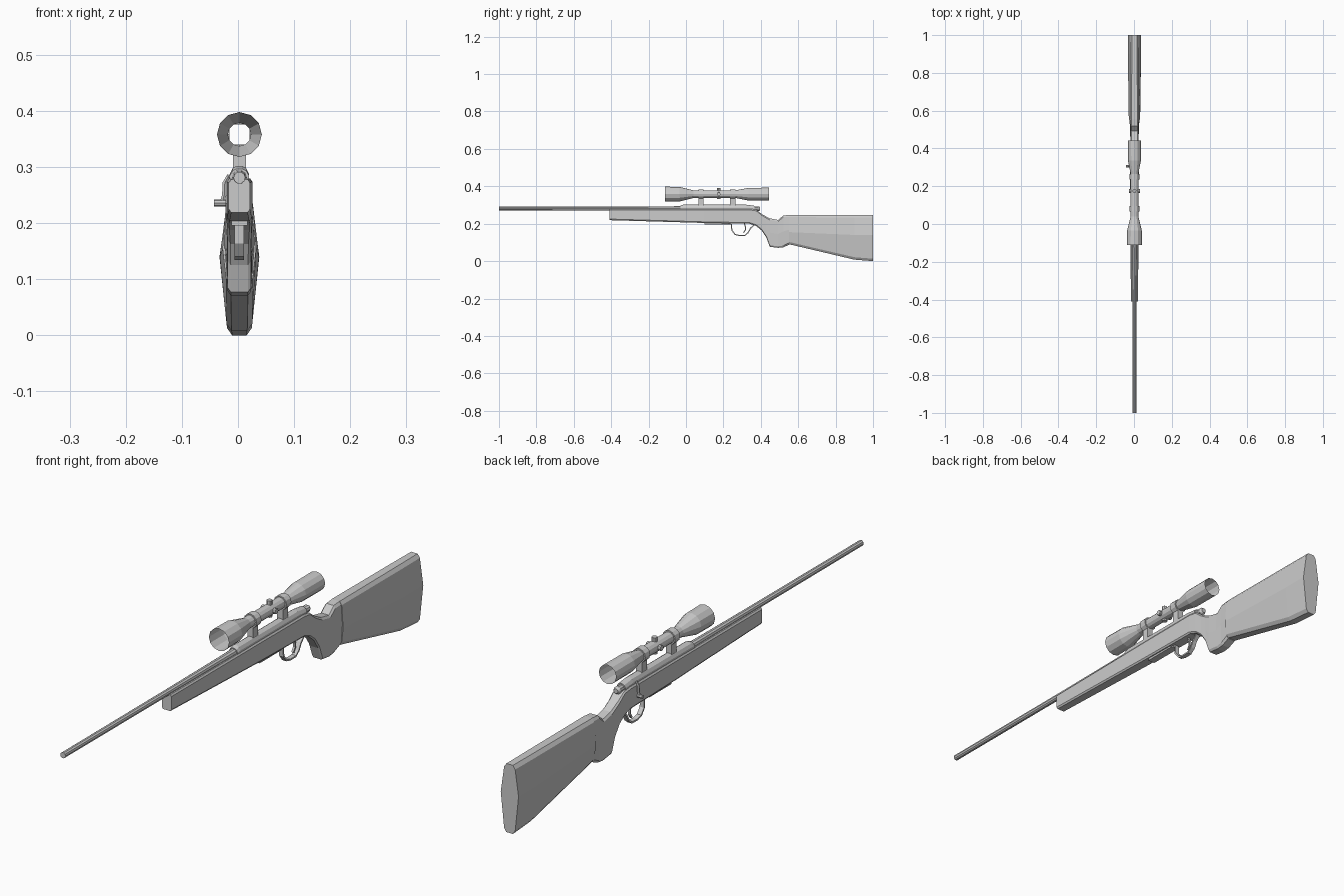
import bpy, bmesh
from math import pi, sin, cos
from mathutils import Vector

if "Cube" in bpy.data.objects:
    bpy.data.objects.remove(bpy.data.objects["Cube"])

CX = 0.0025   # centre line; the bolt handle sticks out to -x


def skin(name, rings, caps=True):
    """Join matching rings of points into one object."""
    bm = bmesh.new()
    vs = [[bm.verts.new((p[0] + CX, p[1], p[2])) for p in r] for r in rings]
    n = len(rings[0])
    for a, b in zip(vs, vs[1:]):
        for i in range(n):
            j = (i + 1) % n
            bm.faces.new((a[i], a[j], b[j], b[i]))
    if caps:
        bm.faces.new(vs[0][::-1])
        bm.faces.new(vs[-1])
    bmesh.ops.recalc_face_normals(bm, faces=bm.faces)
    me = bpy.data.meshes.new(name)
    bm.to_mesh(me)
    bm.free()
    ob = bpy.data.objects.new(name, me)
    bpy.context.collection.objects.link(ob)
    return ob


def lathe(name, z, profile, sides=12, caps=True):
    """Turned part along y from (y, radius) pairs."""
    return skin(name, [[(r * cos(2 * pi * i / sides), y, z + r * sin(2 * pi * i / sides))
                        for i in range(sides)] for y, r in profile], caps)


def stock_ring(y, zb, zt, w, bulge, c, zm=None):
    """Chamfered upright section with an optional bulge at mid height."""
    zm = zm or (zb + zt) / 2
    half = [(w - c * .7, zt), (w, zt - c), (w + bulge, zm), (w, zb + c), (w - c * .7, zb)]
    return [(x, y, z) for x, z in half] + [(-x, y, z) for x, z in half[::-1]]


def sweep(name, path, section, normal):
    """Sweep a small section along a flat path; normal is the path plane's normal."""
    pts = [Vector(p) for p in path]
    n = Vector(normal)
    rings = []
    for i, p in enumerate(pts):
        t = (pts[min(i + 1, len(pts) - 1)] - pts[max(i - 1, 0)]).normalized()
        u = t.cross(n)
        rings.append([p + n * a + u * b for a, b in section])
    return skin(name, rings)


def rect(a, b):
    return [(-a, -b), (a, -b), (a, b), (-a, b)]


def circle(r, n=8):
    return [(r * cos(2 * pi * i / n), r * sin(2 * pi * i / n)) for i in range(n)]


def box(name, x0, x1, y0, y1, z0, z1):
    return skin(name, [[(x0, y, z0), (x1, y, z0), (x1, y, z1), (x0, y, z1)] for y in (y0, y1)])


# Fore-end and pistol grip
skin("forestock_and_grip", [stock_ring(*s) for s in [
    (-.41, .219, .278, .019, 0, .006),
    (.10, .204, .280, .022, 0, .006),
    (.34, .200, .280, .023, 0, .006),
    (.375, .188, .275, .022, 0, .006),
    (.405, .163, .252, .021, 0, .007),
    (.43, .125, .238, .021, 0, .008),
    (.448, .077, .229, .021, .001, .008),
    (.492, .071, .220, .021, .002, .008),
    (.52, .074, .244, .021, .003, .009),
    (.552, .088, .247, .022, .005, .010)]])

# Shoulder stock
skin("butt_stock", [stock_ring(*s) for s in [
    (.552, .090, .247, .024, .006, .012, .155),
    (.90, .008, .247, .023, .012, .013, .14),
    (1.0, .000, .247, .022, .0135, .013, .14)]])

# Barrel
lathe("barrel", .281, [(-1, .0105), (-.4, .011), (-.1, .0125), (0, .014)], 10)

# Receiver with rounded top
top = [(-.0175, .268), (.0175, .268), (.0175, .287), (.012, .298),
       (.005, .302), (-.005, .302), (-.012, .298), (-.0175, .287)]
skin("receiver", [[(x, y, .268 + (z - .268) * k) for x, z in top]
                  for y, k in ((-.03, .85), (-.015, 1), (.32, 1), (.365, .82))])

# Bolt tail
lathe("bolt_tail", .280, [(.34, .013), (.375, .013), (.388, .014), (.396, .009)], 10)

# Bolt handle and knob
sweep("bolt_handle", [(-.008, .305, .281), (-.02, .305, .283), (-.026, .305, .272),
                      (-.027, .305, .25), (-.031, .305, .237)], circle(.0045, 6), (0, 1, 0))
sweep("bolt_knob", [(-.024, .305, .236), (-.045, .305, .236)], circle(.0065), (0, 1, 0))

# Magazine floor plate
box("magazine_plate", -.014, .014, .10, .225, .196, .21)

# Trigger guard and trigger
sweep("trigger_guard", [(0, .225, .199), (0, .243, .197), (0, .245, .165), (0, .262, .143),
                        (0, .285, .137), (0, .315, .138), (0, .332, .152), (0, .345, .176),
                        (0, .365, .195)], rect(.0085, .003), (1, 0, 0))
sweep("trigger", [(0, .312, .202), (0, .318, .182), (0, .318, .168), (0, .308, .152)],
      rect(.004, .003), (1, 0, 0))

# Hollow scope tube, open at both ends
SZ = .358
lathe("scope_tube", SZ, [(-.112, .040), (-.035, .039), (.04, .0205), (.265, .0205),
                         (.335, .034), (.443, .0345)], 12, False)

# Scope rings with their mounts
for i, y in enumerate((.08, .25)):
    lathe(f"scope_ring_{i + 1}", SZ, [(y - .014, .0205), (y - .014, .0255),
                                      (y + .014, .0255), (y + .014, .0205)], 12, False)
    box(f"scope_mount_{i + 1}", -.0115, .0115, y - .014, y + .014, .295, .337)

# Adjustment turrets, above, below and on both sides of the tube
for name, d, reach in (("top", (0, 0, 1), .034), ("bottom", (0, 0, -1), .026),
                       ("left", (-1, 0, 0), .029), ("right", (1, 0, 0), .029)):
    c = Vector((0, .175, SZ))
    sweep(f"turret_{name}", [c + Vector(d) * .018, c + Vector(d) * reach],
          circle(.010), (0, 1, 0))
